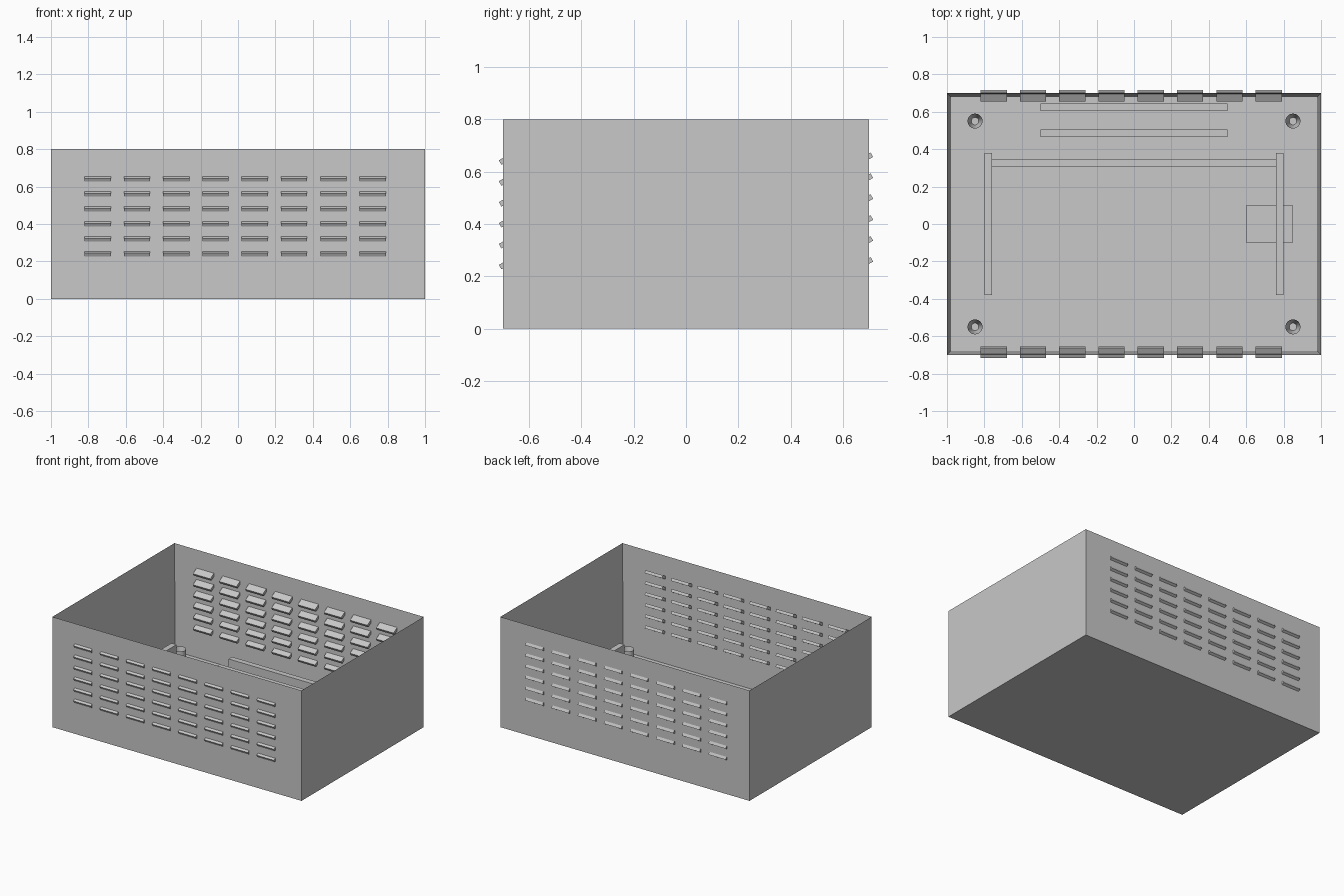
import bpy, bmesh, math
from mathutils import Matrix, Vector

default = bpy.data.objects.get("Cube")
if default:
    bpy.data.objects.remove(default, do_unlink=True)

GREY = (0.58, 0.58, 0.58, 1)
metal = bpy.data.materials.new("plain_grey")
metal.use_nodes = True
metal.diffuse_color = GREY
metal.node_tree.nodes["Principled BSDF"].inputs["Base Color"].default_value = GREY

WALL = 0.03
HEIGHT = 0.8


def finish(name, bm):
    bmesh.ops.recalc_face_normals(bm, faces=bm.faces)
    mesh = bpy.data.meshes.new(name)
    bm.to_mesh(mesh)
    bm.free()
    mesh.materials.append(metal)
    obj = bpy.data.objects.new(name, mesh)
    bpy.context.collection.objects.link(obj)
    return obj


def add_box(bm, centre, size, tilt=0.0):
    matrix = (Matrix.Translation(centre) @ Matrix.Rotation(tilt, 4, 'X')
              @ Matrix.Diagonal((*size, 1)))
    return bmesh.ops.create_cube(bm, size=1, matrix=matrix)["verts"]


def floor_block(name, x, y, width, depth, top):
    """Block standing on the inside floor."""
    bm = bmesh.new()
    add_box(bm, (x, y, (WALL + top) / 2), (width, depth, top - WALL))
    return finish(name, bm)


# Open case: the top face is inset and pushed down to leave thin walls
bm = bmesh.new()
add_box(bm, (0, 0, HEIGHT / 2), (2, 1.4, HEIGHT))
bm.normal_update()
top = max(bm.faces, key=lambda f: f.calc_center_median().z)
bmesh.ops.inset_region(bm, faces=[top], thickness=WALL)
bmesh.ops.translate(bm, verts=top.verts, vec=Vector((0, 0, WALL - HEIGHT)))
finish("case_shell", bm)

# Tilted vent slats passing through the front and back walls
for name, y in (("front_vent_slats", -0.685), ("back_vent_slats", 0.685)):
    bm = bmesh.new()
    for col in range(8):
        for row in range(6):
            add_box(bm, (-0.75 + 0.21 * col, y, 0.25 + 0.08 * row),
                    (0.14, 0.06, 0.02), math.radians(30))
    finish(name, bm)

# Hollow mounting posts in the four corners
for x in (-0.85, 0.85):
    for y in (-0.55, 0.55):
        bm = bmesh.new()
        ring = bmesh.ops.create_circle(bm, cap_ends=True, radius=0.04, segments=24,
                                       matrix=Matrix.Translation((x, y, WALL)))
        base = bm.faces[:]
        lift = bmesh.ops.extrude_face_region(bm, geom=base)["geom"]
        bmesh.ops.translate(bm, vec=(0, 0, 0.1),
                            verts=[g for g in lift if isinstance(g, bmesh.types.BMVert)])
        bm.normal_update()
        cap = max(bm.faces, key=lambda f: f.calc_center_median().z)
        bmesh.ops.inset_region(bm, faces=[cap], thickness=0.02)
        bmesh.ops.translate(bm, verts=cap.verts, vec=(0, 0, -0.095))
        post = finish("mounting_post", bm)
        bpy.ops.object.select_all(action='DESELECT')
        post.select_set(True)
        bpy.context.view_layer.objects.active = post
        bpy.ops.object.shade_smooth_by_angle(angle=math.radians(30))

# Bay side walls and the cross bar between them
for side, x in (("right", -0.78), ("left", 0.78)):
    floor_block(side + "_bay_wall", x, 0, 0.04, 0.76, 0.25)
floor_block("bay_cross_bar", 0, 0.325, 1.52, 0.04, 0.16)

# Guide rails along the back
floor_block("rear_guide_rail", 0, 0.625, 1.0, 0.04, 0.13)
floor_block("inner_guide_rail", 0, 0.485, 1.0, 0.04, 0.13)

# Low block under the left bay wall
floor_block("side_block", 0.725, 0, 0.25, 0.2, 0.13)
